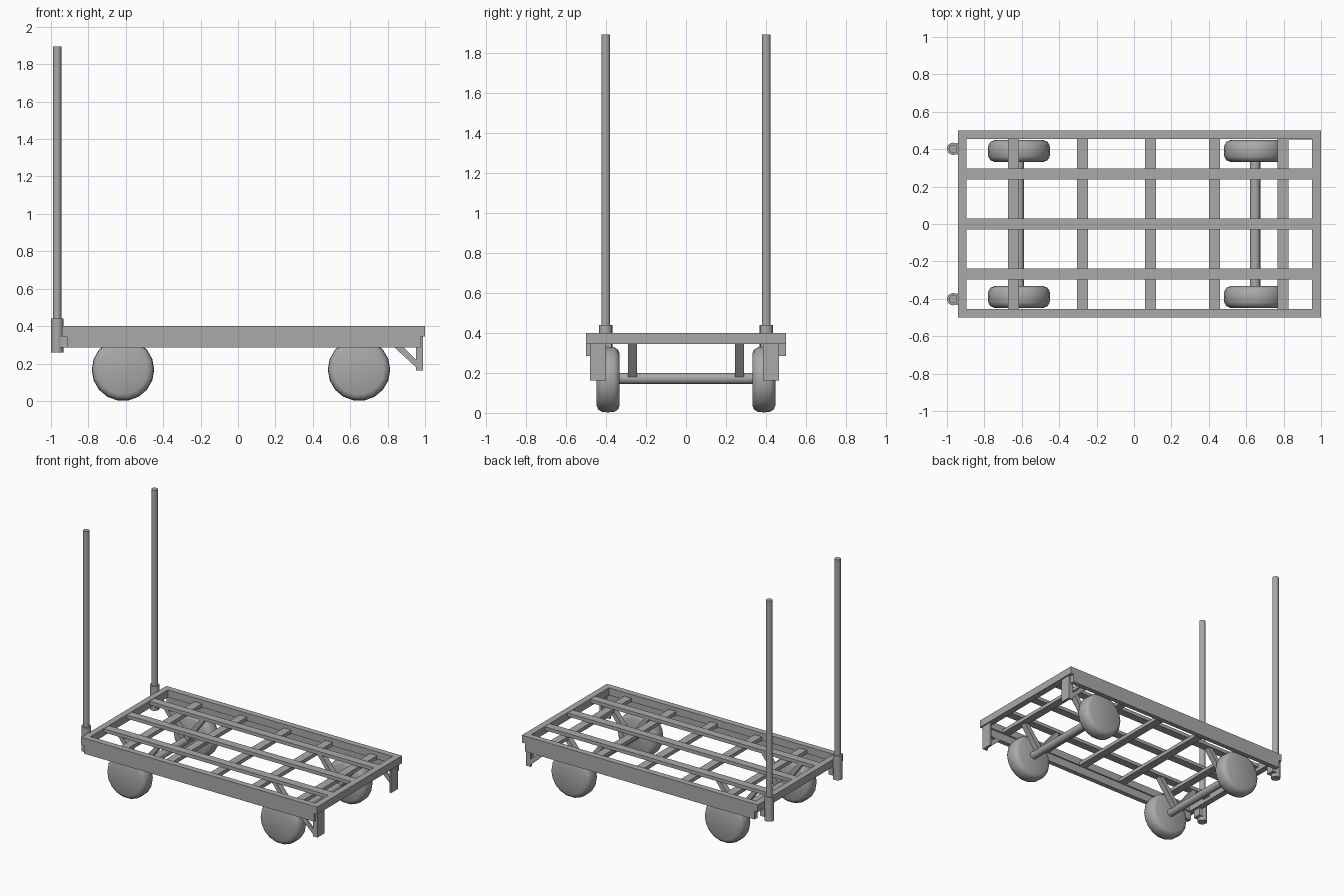
import bpy, bmesh
from math import pi, radians
from mathutils import Matrix, Vector

if "Cube" in bpy.data.objects:
    bpy.data.objects.remove(bpy.data.objects["Cube"], do_unlink=True)

GREY = (0.4, 0.4, 0.4, 1.0)
steel = bpy.data.materials.new("steel grey")
steel.use_nodes = True
steel.diffuse_color = GREY
steel.node_tree.nodes["Principled BSDF"].inputs["Base Color"].default_value = GREY


def finish(name, bm, smooth=False):
    bmesh.ops.recalc_face_normals(bm, faces=bm.faces)
    mesh = bpy.data.meshes.new(name)
    bm.to_mesh(mesh)
    bm.free()
    mesh.materials.append(steel)
    obj = bpy.data.objects.new(name, mesh)
    bpy.context.collection.objects.link(obj)
    if smooth:
        bpy.ops.object.select_all(action="DESELECT")
        obj.select_set(True)
        bpy.context.view_layer.objects.active = obj
        bpy.ops.object.shade_smooth_by_angle(angle=radians(40))
    return obj


def box(name, x, y, z):
    """Box from (min, max) ranges on each axis."""
    spans = [sorted(r) for r in (x, y, z)]
    size = [b - a for a, b in spans]
    centre = [(a + b) / 2 for a, b in spans]
    bm = bmesh.new()
    bmesh.ops.create_cube(bm, size=1, matrix=Matrix.Translation(centre) @ Matrix.Diagonal((*size, 1)))
    return finish(name, bm)


def prism(name, outline, y0, y1):
    """Extrude an x-z outline between two y values."""
    bm = bmesh.new()
    face = bm.faces.new([bm.verts.new((x, y0, z)) for x, z in outline])
    out = bmesh.ops.extrude_face_region(bm, geom=[face])
    verts = [v for v in out["geom"] if isinstance(v, bmesh.types.BMVert)]
    bmesh.ops.translate(bm, verts=verts, vec=(0, y1 - y0, 0))
    return finish(name, bm)


def lathe(name, profile, centre, axis, sides):
    """Revolve (radius, height) points about the z or y axis."""
    bm = bmesh.new()
    verts = [bm.verts.new((r, 0, h)) for r, h in profile]
    edges = [bm.edges.new(pair) for pair in zip(verts, verts[1:])]
    bmesh.ops.spin(bm, geom=verts + edges, cent=(0, 0, 0), axis=(0, 0, 1),
                   angle=2 * pi, steps=sides)
    bmesh.ops.remove_doubles(bm, verts=bm.verts, dist=0.0001)
    turn = Matrix.Rotation(pi / 2, 4, "X") if axis == "y" else Matrix()
    bm.transform(Matrix.Translation(Vector(centre)) @ turn)
    return finish(name, bm, True)


def rod(name, radius, half, centre, axis, sides=16):
    return lathe(name, [(0, -half), (radius, -half), (radius, half), (0, half)], centre, axis, sides)


# Deck frame
box("rear_end_beam", (-0.94, -0.895), (-0.5, 0.5), (0.345, 0.4))
box("front_end_beam", (0.953, 1.0), (-0.5, 0.5), (0.345, 0.4))
for side, label in ((1, "left"), (-1, "right")):
    box(label + "_side_rail", (-0.895, 0.953), (side * 0.455, side * 0.5), (0.345, 0.4))
    box(label + "_side_skirt", (-0.915, 0.975), (side * 0.465, side * 0.5), (0.285, 0.345))

# Deck slats
for i, x in enumerate((-0.645, -0.275, 0.088, 0.43, 0.797)):
    box(f"cross_slat_{i + 1}", (x - 0.03, x + 0.03), (-0.46, 0.46), (0.345, 0.372))
for i, y in enumerate((-0.268, 0, 0.268)):
    box(f"long_slat_{i + 1}", (-0.895, 0.953), (y - 0.03, y + 0.03), (0.372, 0.398))

# Wheels, axles and their V-shaped supports
R, W, AXLE_Z = 0.167, 0.058, 0.167
TYRE = [(0, -W), (R - 0.035, -W), (R - 0.014, -W + 0.009), (R - 0.003, -W + 0.027)]
TYRE += [(r, -h) for r, h in reversed(TYRE)]
TYRE.insert(4, (R, 0))
for x, end in ((-0.615, "rear"), (0.647, "front")):
    rod(end + "_axle", 0.028, 0.36, (x, 0, 0.172), "y")
    for side, label in ((1, "left"), (-1, "right")):
        lathe(f"{end}_{label}_wheel", TYRE, (x, side * 0.39, AXLE_Z), "y", 18)
        for lean in (1, -1):
            outline = [(x - lean * 0.012, 0.19), (x + lean * 0.026, 0.18),
                       (x + lean * 0.17, 0.372), (x + lean * 0.132, 0.372)]
            prism(f"{end}_{label}_strut", outline, side * 0.245, side * 0.29)

# Angle-iron legs with diagonal braces
for outer, inner, label in ((0.465, 0.385, "left"), (-0.48, -0.4, "right")):
    web = outer - 0.014 if outer > 0 else outer + 0.014
    box(label + "_leg_plate", (0.976, 0.99), (outer, inner), (0.163, 0.348))
    box(label + "_leg_flange", (0.953, 0.978), (outer, web), (0.163, 0.348))
    prism(label + "_leg_brace", [(0.83, 0.292), (0.88, 0.292), (0.958, 0.214), (0.958, 0.174)],
          outer, web)

# Upright posts in sockets
for side, label in ((1, "left"), (-1, "right")):
    y = side * 0.402
    rod(label + "_post", 0.022, 0.8, (-0.967, y, 1.095), "z")
    rod(label + "_socket", 0.033, 0.09, (-0.967, y, 0.35), "z")
    box(label + "_socket_bracket", (-0.95, -0.913), (y - 0.03, y + 0.03), (0.287, 0.348))
